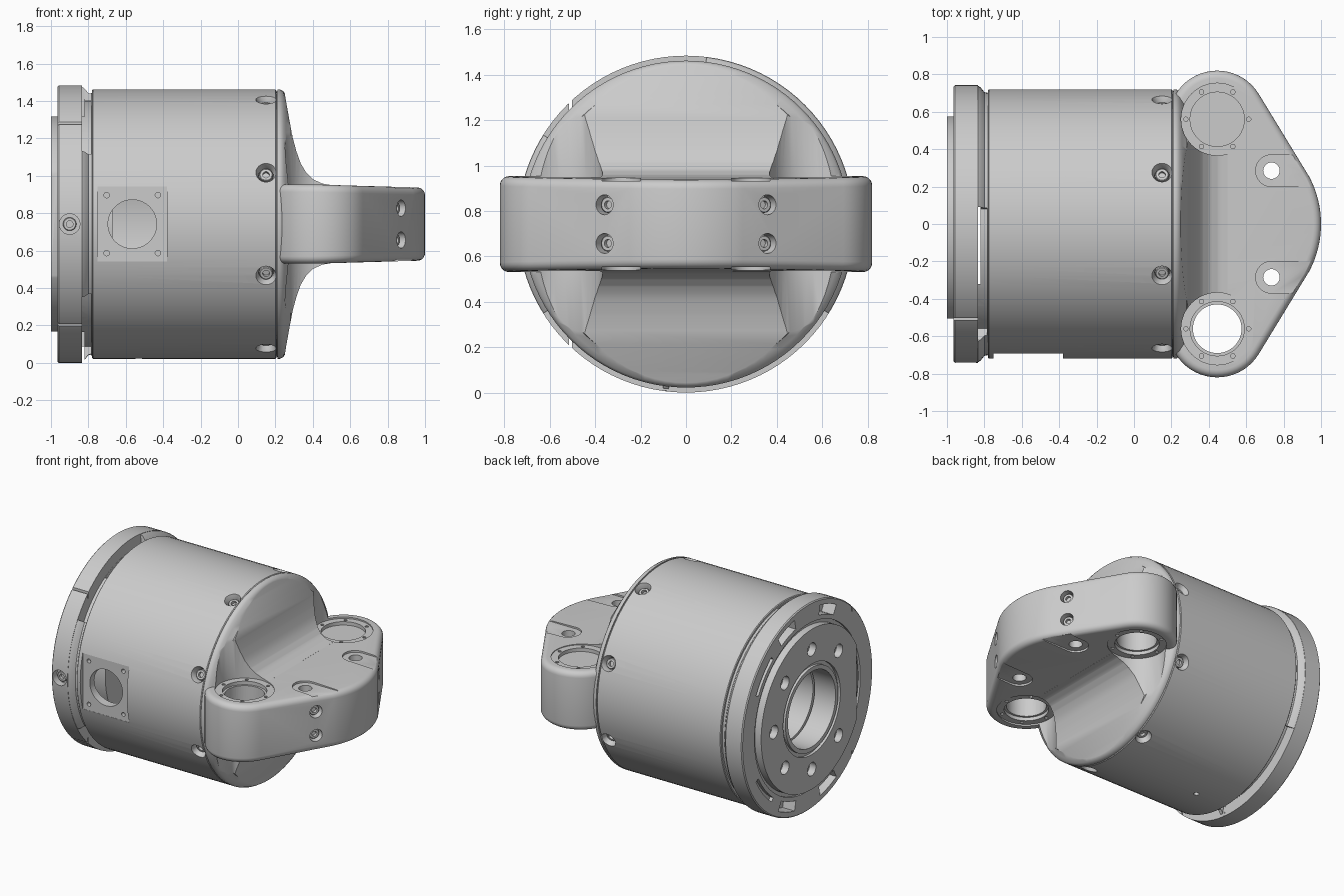
import bpy, bmesh
from math import sin, cos, pi, radians
from mathutils import Vector, Matrix

if "Cube" in bpy.data.objects:
    bpy.data.objects.remove(bpy.data.objects["Cube"], do_unlink=True)

AXIS_Z = 0.742  # height of the main axis; parts are built around z = 0 and lifted last
parts = []


def make(name, bm):
    bmesh.ops.remove_doubles(bm, verts=bm.verts, dist=1e-5)
    bmesh.ops.recalc_face_normals(bm, faces=bm.faces)
    mesh = bpy.data.meshes.new(name)
    bm.to_mesh(mesh)
    bm.free()
    ob = bpy.data.objects.new(name, mesh)
    bpy.context.collection.objects.link(ob)
    return ob


def lathe(name, profile, origin=(0, 0, 0), direction=(1, 0, 0), steps=72):
    """Turn (along, radius) points around an axis; the profile is a closed loop."""
    bm = bmesh.new()
    rings = [[bm.verts.new((a, r * cos(2 * pi * i / steps), r * sin(2 * pi * i / steps)))
              for i in range(steps if r > 0 else 1)] for a, r in profile]
    for p, q in zip(rings, rings[1:] + rings[:1]):
        for i in range(steps):
            quad = [p[i % len(p)], p[(i + 1) % len(p)], q[(i + 1) % len(q)], q[i % len(q)]]
            unique = list(dict.fromkeys(quad))
            if len(unique) > 2:
                bm.faces.new(unique)
    turn = Vector(direction).to_track_quat('X', 'Z').to_matrix().to_4x4()
    bm.transform(Matrix.Translation(origin) @ turn)
    return make(name, bm)


def rod(radius, length, origin, direction, steps=24):
    return lathe("cutter", [(0, 0), (0, radius), (length, radius), (length, 0)],
                 origin, direction, steps)


def prism(name, points, axis, low, high):
    """Extrude a flat outline along one axis."""
    place = {'x': lambda u, v: (low, u, v), 'y': lambda u, v: (u, low, v),
             'z': lambda u, v: (u, v, low)}[axis]
    bm = bmesh.new()
    face = bm.faces.new([bm.verts.new(place(u, v)) for u, v in points])
    new = bmesh.ops.extrude_face_region(bm, geom=[face])["geom"]
    step = Vector([(high - low) * (axis == a) for a in 'xyz'])
    bmesh.ops.translate(bm, vec=step, verts=[g for g in new if isinstance(g, bmesh.types.BMVert)])
    return make(name, bm)


def box(x0, x1, y0, y1, z0, z1):
    return prism("cutter", [(x0, y0), (x1, y0), (x1, y1), (x0, y1)], 'z', z0, z1)


def arc(cx, cy, r, start, end, n):
    angles = [radians(start + (end - start) * i / n) for i in range(n + 1)]
    return [(cx + r * cos(a), cy + r * sin(a)) for a in angles]


def arc_slot(r0, r1, start, end, x0, x1):
    return prism("cutter", arc(0, 0, r0, start, end, 12) + arc(0, 0, r1, end, start, 12), 'x', x0, x1)


def apply(ob, mod):
    bpy.context.view_layer.objects.active = ob
    bpy.ops.object.modifier_apply(modifier=mod.name)


def combine(ob, tools, operation='DIFFERENCE'):
    for tool in tools:
        mod = ob.modifiers.new("combine", 'BOOLEAN')
        mod.operation, mod.solver, mod.object = operation, 'EXACT', tool
        apply(ob, mod)
        bpy.data.objects.remove(tool, do_unlink=True)


def screw(name, origin, direction):
    """Socket head screw whose top sits at the origin."""
    parts.append(lathe(name, [(-.05, 0), (-.05, .036), (-.004, .036), (0, .032), (0, .018),
                              (-.02, .018), (-.02, 0)], origin, direction, 18))


# Rear flange with hub, bore, bolt circle and arc slots
flange = lathe("rear_flange", [(-1, .27), (-1, .3), (-.98, .3), (-.98, .325), (-1, .325),
                               (-1, .575), (-.95, .575), (-.95, .6), (-.965, .6),
                               (-.965, .735), (-.958, .742), (-.835, .742), (-.835, .27)], steps=96)
tools = [box(-1.1, -.965, -.8, -.505, -.8, .8)]
tools += [rod(.047, .1, (-1.05, .43 * cos(k * pi / 4), .43 * sin(k * pi / 4)), (1, 0, 0))
          for k in range(8) if k != 4]
tools += [arc_slot(.63, .7, a - 8, a + 8, -1, -.87) for a in (70, 110, 250, 290)]
tools += [arc_slot(.63, .66, a - 12, a + 12, -1, -.94) for a in (40, 320)]
tools += [box(-1, -.8, -.515, -.503, z - .15, z + .15) for z in (-.65, .65)]
tools.append(rod(.055, .1, (-.9, -.69, 0), (0, -1, 0)))
combine(flange, tools)
parts.append(flange)
screw("flange_screw", (-.9, -.715, 0), (0, -1, 0))

# Recessed collar between flange and housing
collar = lathe("collar", [(-.835, .27), (-.835, .74), (-.82, .73), (-.8, .705), (-.775, .7),
                          (-.775, .55), (-.67, .55), (-.67, .27)], steps=96)
combine(collar, [arc_slot(.66, .8, a, b, -.84, -.785)
                 for a, b in ((83, 148), (212, 262), (264, 328))]
        + [box(-.834, -.82, -.32, .09, -.8, .8)])
parts.append(collar)

# Housing tube with flat connector pad and radial screw holes
housing = lathe("housing", [(-.78, .64), (-.78, .715), (-.775, .72), (.2, .72), (.205, .715), (.205, .64)],
                steps=96)
tools = [box(-.75, -.38, -.9, -.69, -.2, .2),
         rod(.13, .3, (-.565, -.5, 0), (0, -1, 0), 40),
         rod(.018, .2, (-.53, 0, -.6), (0, 0, -1), 12)]
tools += [rod(.015, .1, (-.565 + sx * .137, -.66, sz * .155), (0, -1, 0), 12)
          for sx in (-1, 1) for sz in (-1, 1)]
for k in range(8):
    a = pi / 8 + k * pi / 4
    out = Vector((0, cos(a), sin(a)))
    seat = Vector((.15, 0, 0)) + out * .655
    tools.append(lathe("cutter", [(0, 0), (0, .04), (.03, .04), (.09, .065), (.09, 0)], seat, out, 24))
    screw("housing_screw", seat + out * .035, out)
combine(housing, tools)
parts.append(housing)

# Front cap: round disc trimmed by a swept saddle profile
cap = lathe("front_bracket", [(.2, 0), (.2, .705), (.21, .71), (.21, .72), (.225, .72), (.243, .71),
                              (.256, .69), (.28, .66), (.5, .6), (.5, 0)], steps=96)
side = [(.19, .76), (.245, .73), (.258, .65), (.274, .56), (.293, .46), (.312, .39), (.335, .325),
        (.365, .275), (.4, .24), (.45, .217), (.55, .2)]
saddle = prism("cutter", side + [(x, -z) for x, z in reversed(side)], 'y', -.8, .8)
combine(cap, [saddle], 'INTERSECT')

# Clevis slab: two boss lobes joined to a wide nose, slightly tapered, edges rounded
lobe = arc(.445, .56, .26, 31, 150, 18)
outline = arc(.46, 0, .54, -31, 31, 18)[1:-1] + lobe + [(.16, .6), (.16, -.6)] \
    + [(x, -y) for x, y in reversed(lobe)]
slab = prism("slab", outline, 'z', -.212, .212)
for v in slab.data.vertices:
    v.co.z *= 1 - .08 * max(0, v.co.x - .4) / .6
bevel = slab.modifiers.new("round", 'BEVEL')
bevel.width, bevel.segments, bevel.limit_method, bevel.angle_limit = .04, 5, 'ANGLE', radians(50)
apply(slab, bevel)
combine(cap, [slab], 'UNION')

# Bearing bores, bolt pockets and cross screws in the slab, mirrored left and right
tools = []
for s in (-1, 1):
    tools.append(rod(.13, 1, (.445, s * .56, -.5), (0, 0, 1), 48))
    tools.append(rod(.044, 1, (.735, s * .285, -.5), (0, 0, 1)))
    for up in (-1, 1):
        axis = (0, 0, up)
        tools.append(rod(.193, .6, (.445, s * .56, up * .2), axis, 48))
        tools.append(rod(.145, .6, (.445, s * .56, up * .175), axis, 48))
        pocket = arc(.735, s * .285, .085, 90, 270, 16) + [(1.1, s * .285 - .085), (1.1, s * .285 + .085)]
        tools.append(prism("cutter", pocket, 'z', *sorted((up * .19, up * .3))))
        for k in range(6):
            a = k * pi / 3
            tools.append(rod(.012, .1, (.445 + .168 * cos(a), s * .56 + .168 * sin(a), up * .17), axis, 10))
        out = Vector((cos(radians(31)), s * sin(radians(31)), 0))
        seat = Vector((.874, s * .36, up * .085))
        tools.append(rod(.044, .2, seat - out * .07, out))
        screw("slab_screw", seat - out * .03, out)
combine(cap, tools)
parts.append(cap)

# Lift to the ground and shade
bpy.ops.object.select_all(action='DESELECT')
for ob in parts:
    ob.location.z = AXIS_Z
    ob.select_set(True)
bpy.context.view_layer.objects.active = cap
bpy.ops.object.shade_smooth_by_angle(angle=radians(32))
